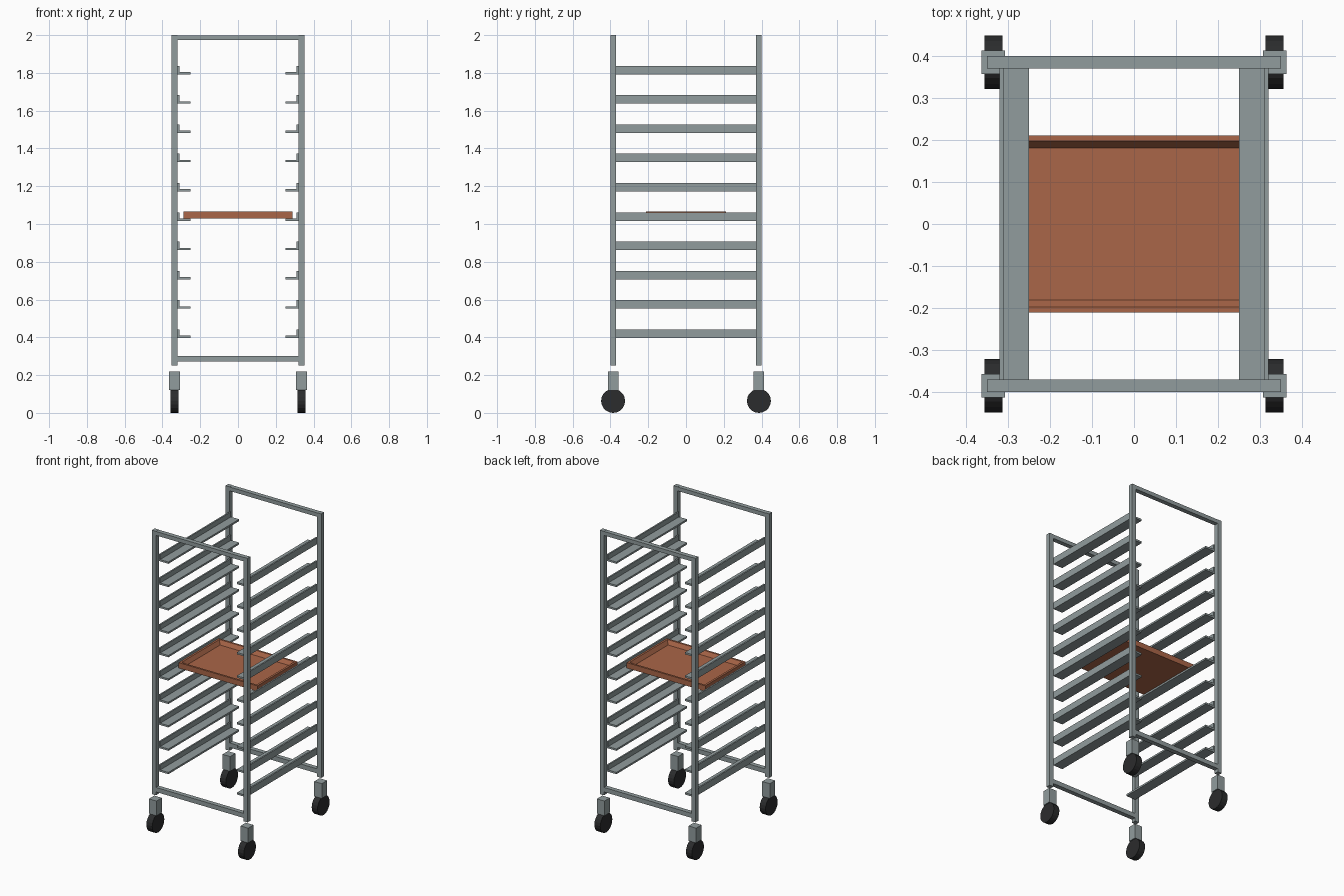
import bpy, bmesh, math
from mathutils import Matrix

if "Cube" in bpy.data.objects:
    bpy.data.objects.remove(bpy.data.objects["Cube"])


def material(name, rgb):
    m = bpy.data.materials.new(name)
    m.diffuse_color = (*rgb, 1)
    m.use_nodes = True
    m.node_tree.nodes["Principled BSDF"].inputs["Base Color"].default_value = m.diffuse_color
    return m


STEEL = material("grey_steel", (0.283, 0.333, 0.337))
RUBBER = material("black_rubber", (0.024, 0.025, 0.026))
TRAY = material("brown_tray", (0.402, 0.133, 0.065))


def finish(name, bm, mat):
    bmesh.ops.recalc_face_normals(bm, faces=bm.faces)
    mesh = bpy.data.meshes.new(name)
    bm.to_mesh(mesh)
    bm.free()
    mesh.materials.append(mat)
    ob = bpy.data.objects.new(name, mesh)
    bpy.context.collection.objects.link(ob)
    return ob


def box(name, lo, hi, mat):
    bm = bmesh.new()
    bmesh.ops.create_cube(bm, size=1)
    for v in bm.verts:
        v.co = [(a + b) / 2 + c * (b - a) for a, b, c in zip(lo, hi, v.co)]
    return finish(name, bm, mat)


def prism_y(name, profile, y0, y1, mat):
    """Extrude an x-z profile along y."""
    bm = bmesh.new()
    face = bm.faces.new([bm.verts.new((x, y0, z)) for x, z in profile])
    ext = bmesh.ops.extrude_face_region(bm, geom=[face])
    for g in ext["geom"]:
        if isinstance(g, bmesh.types.BMVert):
            g.co.y = y1
    return finish(name, bm, mat)


PX, PY = 0.336, 0.386      # post centres
H = 0.015                  # half width of the tube

# Posts and casters at the four corners
for sx in (-1, 1):
    for sy in (-1, 1):
        x, y = sx * PX, sy * PY
        box("post", (x - H, y - H, 0.25), (x + H, y + H, 2.0), STEEL)
        box("caster_fork", (x - 0.028, y - 0.028, 0.122),
            (x + 0.028, y + 0.028, 0.22), STEEL)
        bm = bmesh.new()
        bmesh.ops.create_cone(
            bm, cap_ends=True, segments=20, radius1=0.0635, radius2=0.0635,
            depth=0.043,
            matrix=Matrix.Translation((x, y, 0.0635)) @ Matrix.Rotation(math.pi / 2, 4, 'Y'))
        finish("caster_wheel", bm, RUBBER)

# Cross bars on the front and back frames
for sy in (-1, 1):
    y = sy * PY
    for name, z0, z1 in (("top_bar", 1.973, 1.999), ("bottom_bar", 0.272, 0.302)):
        box(name, (-PX + H, y - H, z0), (PX - H, y + H, z1), STEEL)

# Ten pairs of angle rails
for i in range(10):
    z = 0.397 + i * 0.155
    for s in (-1, 1):
        profile = [(0.321, z), (0.251, z), (0.251, z + 0.012),
                   (0.311, z + 0.012), (0.311, z + 0.045), (0.321, z + 0.045)]
        prism_y("tray_rail", [(s * x, h) for x, h in profile], -0.371, 0.371, STEEL)

# Tray: straight outside, flat rim, sloped inner walls and a flat floor
bm = bmesh.new()
rings = []
for hx, hy, z in ((0.289, 0.211, 1.030), (0.289, 0.211, 1.066),
                  (0.275, 0.198, 1.066), (0.259, 0.182, 1.040)):
    rings.append([bm.verts.new((a * hx, b * hy, z))
                  for a, b in ((-1, -1), (1, -1), (1, 1), (-1, 1))])
for r0, r1 in zip(rings, rings[1:]):
    for i in range(4):
        j = (i + 1) % 4
        bm.faces.new((r0[i], r0[j], r1[j], r1[i]))
bm.faces.new(rings[0])
bm.faces.new(rings[-1])
finish("tray", bm, TRAY)
